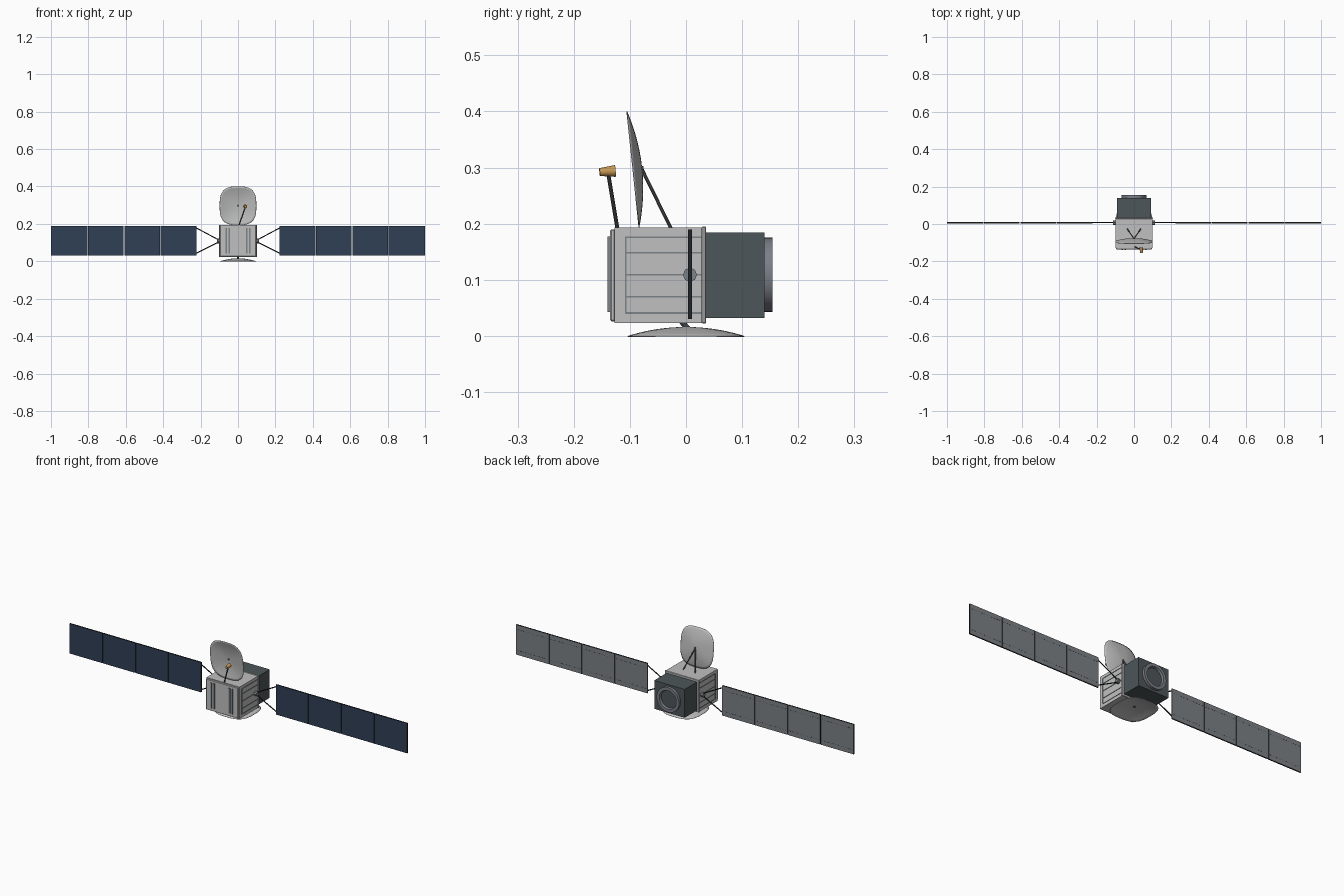
import bpy, bmesh, math
from mathutils import Vector

cube = bpy.data.objects.get("Cube")
if cube:
    bpy.data.objects.remove(cube, do_unlink=True)


def material(name, r, g, b):
    m = bpy.data.materials.new(name)
    m.use_nodes = True
    m.diffuse_color = (r, g, b, 1)
    m.node_tree.nodes["Principled BSDF"].inputs["Base Color"].default_value = (r, g, b, 1)
    return m


PALE = material("pale grey", 0.52, 0.53, 0.52)
RIB = material("rib grey", 0.2, 0.23, 0.25)
SLATE = material("dark slate", 0.075, 0.092, 0.1)
METAL = material("engine metal", 0.2, 0.21, 0.25)
NAVY = material("solar navy", 0.03, 0.05, 0.09)
BACKING = material("panel backing", 0.2, 0.22, 0.235)
ROD = material("rod grey", 0.085, 0.095, 0.1)
BLACK = material("near black", 0.015, 0.018, 0.02)
GOLD = material("gold", 0.56, 0.31, 0.09)


def add(name, bm, mat, smooth=False):
    bmesh.ops.recalc_face_normals(bm, faces=bm.faces)
    me = bpy.data.meshes.new(name)
    bm.to_mesh(me)
    bm.free()
    ob = bpy.data.objects.new(name, me)
    bpy.context.collection.objects.link(ob)
    me.materials.append(mat)
    if smooth:
        bpy.ops.object.select_all(action='DESELECT')
        ob.select_set(True)
        bpy.context.view_layer.objects.active = ob
        bpy.ops.object.shade_smooth_by_angle(angle=math.radians(35))
    return ob


def put_box(bm, lo, hi):
    lo, hi = Vector(lo), Vector(hi)
    for v in bmesh.ops.create_cube(bm, size=1)["verts"]:
        v.co = (lo + hi) / 2 + v.co * (hi - lo)


def boxes(name, mat, *spans, bevel=0):
    bm = bmesh.new()
    for lo, hi in spans:
        put_box(bm, lo, hi)
    ob = add(name, bm, mat)
    if bevel:
        b = ob.modifiers.new("edge", 'BEVEL')
        b.width, b.segments = bevel, 1
    return ob


def rod(name, a, b, r, mat, r2=None, sides=10):
    """Straight rod or cone between two points."""
    a, b = Vector(a), Vector(b)
    bm = bmesh.new()
    bmesh.ops.create_cone(bm, cap_ends=True, segments=sides, radius1=r,
                          radius2=r if r2 is None else r2, depth=(b - a).length)
    bm.transform((b - a).to_track_quat('Z', 'Y').to_matrix().to_4x4())
    bmesh.ops.translate(bm, verts=bm.verts, vec=(a + b) / 2)
    return add(name, bm, mat, sides > 8)


def lathe_y(name, profile, z, mat, seg=40):
    """Closed (radius, y) profile spun round a front-to-back axis."""
    bm = bmesh.new()
    rings = []
    for r, y in profile:
        rings.append([bm.verts.new((r * math.cos(t), y, z + r * math.sin(t)))
                      for t in (2 * math.pi * i / seg for i in range(seg))])
    for k, a in enumerate(rings):
        b = rings[(k + 1) % len(rings)]
        for i in range(seg):
            j = (i + 1) % seg
            bm.faces.new((a[i], a[j], b[j], b[i]))
    return add(name, bm, mat, True)


def dish(name, loc, tilt):
    """Rounded-square shallow dish, bulging along its local +z."""
    bm = bmesh.new()
    seg, steps, power = 56, 10, 2 / 3
    centre = bm.verts.new((0, 0, 0.016))
    prev = None
    for s in range(1, steps + 1):
        f = s / steps
        ring = []
        for i in range(seg):
            t = 2 * math.pi * i / seg
            c, n = math.cos(t), math.sin(t)
            ring.append(bm.verts.new((
                math.copysign(abs(c) ** power, c) * 0.098 * f,
                math.copysign(abs(n) ** power, n) * 0.104 * f,
                0.016 * (1 - f * f))))
        for i in range(seg):
            j = (i + 1) % seg
            if prev:
                bm.faces.new((prev[i], ring[i], ring[j], prev[j]))
            else:
                bm.faces.new((centre, ring[i], ring[j]))
        prev = ring
    ob = add(name, bm, PALE, True)
    ob.location = loc
    ob.rotation_euler.x = math.radians(tilt)
    ob.modifiers.new("shell", 'SOLIDIFY').thickness = 0.0015


# Main body, front cover and rear flange
boxes("body", PALE, ((-0.098, -0.127, 0.023), (0.098, 0.03, 0.193)))
boxes("front_cover", PALE, ((-0.095, -0.135, 0.026), (0.095, -0.126, 0.19)), bevel=0.002)
boxes("rear_flange", PALE, ((-0.102, 0.028, 0.022), (0.102, 0.036, 0.195)), bevel=0.002)
boxes("front_ribs", RIB, *[((x - 0.004, -0.14, 0.043), (x + 0.004, -0.134, 0.177))
                           for x in (-0.062, -0.046, 0.046, 0.062)])

# Rear module and engine
boxes("rear_module", SLATE, ((-0.09, 0.034, 0.032), (0.09, 0.14, 0.184)))
lathe_y("engine_ring", [(0.066, 0.139), (0.066, 0.154), (0.05, 0.154), (0.046, 0.142),
                        (0.046, 0.139)], 0.109, METAL)
rod("engine_plate", (0, 0.138, 0.109), (0, 0.143, 0.109), 0.047, SLATE, sides=40)

# Dishes with their supports and feed
dish("upper_dish", (0, -0.094, 0.297), -84)
dish("lower_dish", (0, 0, 0), 0)
rod("lower_dish_mount", (0, 0.004, 0.012), (0, -0.008, 0.026), 0.005, ROD)
rod("feed_mast", (0.004, -0.122, 0.19), (0.038, -0.138, 0.286), 0.0035, ROD)
rod("feed_horn", (0.04, -0.154, 0.292), (0.038, -0.126, 0.294), 0.007, GOLD, 0.0105, 16)
rod("dish_hub", (0, -0.082, 0.298), (0, -0.076, 0.298), 0.005, ROD)

# Solar wings: four two-tone panels, backing seams, yoke and hinge on each side
PITCH, START, GAP = 0.1945, 0.222, 0.003
for side, label in ((1, "left"), (-1, "right")):
    rod(label + "_dish_brace", (side * 0.036, -0.026, 0.19), (0, -0.079, 0.298), 0.003, ROD)
    rod(label + "_hinge", (side * 0.097, 0.007, 0.109), (side * 0.112, 0.007, 0.109),
        0.0125, RIB, sides=8)
    for z, tip in ((0.115, 0.179), (0.103, 0.043)):
        rod(label + "_yoke_arm", (side * 0.104, 0.007, z), (side * 0.224, 0.007, tip),
            0.0028, BLACK)

    bm = bmesh.new()
    for k in range(4):
        x = START + k * PITCH
        put_box(bm, (side * x, 0.0035, 0.03), (side * (x + PITCH - GAP * (k < 3)), 0.0105, 0.19))
    wing = add(label + "_solar_panels", bm, NAVY)
    wing.data.materials.append(BACKING)
    wing.data.materials.append(BLACK)
    for f in wing.data.polygons:
        f.material_index = 0 if f.normal.y < -0.5 else 1 if f.normal.y > 0.5 else 2

    dashes = []
    for k in range(4):
        for d in range(12):
            x = START + k * PITCH + 0.008 + d * 0.0152
            for z in (0.054, 0.166):
                dashes.append(((side * x, 0.0095, z - 0.0008), (side * (x + 0.009), 0.011, z + 0.0008)))
    boxes(label + "_backing_dashes", SLATE, *dashes)

    # Side ribs: frame plus three horizontal bars
    near, far = side * 0.096, side * 0.1
    ribs = [((near, -0.108, z - 0.0015), (far, 0.028, z + 0.0015))
            for z in (0.041, 0.07, 0.109, 0.148, 0.176)]
    ribs.append(((near, -0.109, 0.04), (far, -0.106, 0.177)))
    boxes(label + "_side_ribs", RIB, *ribs)
